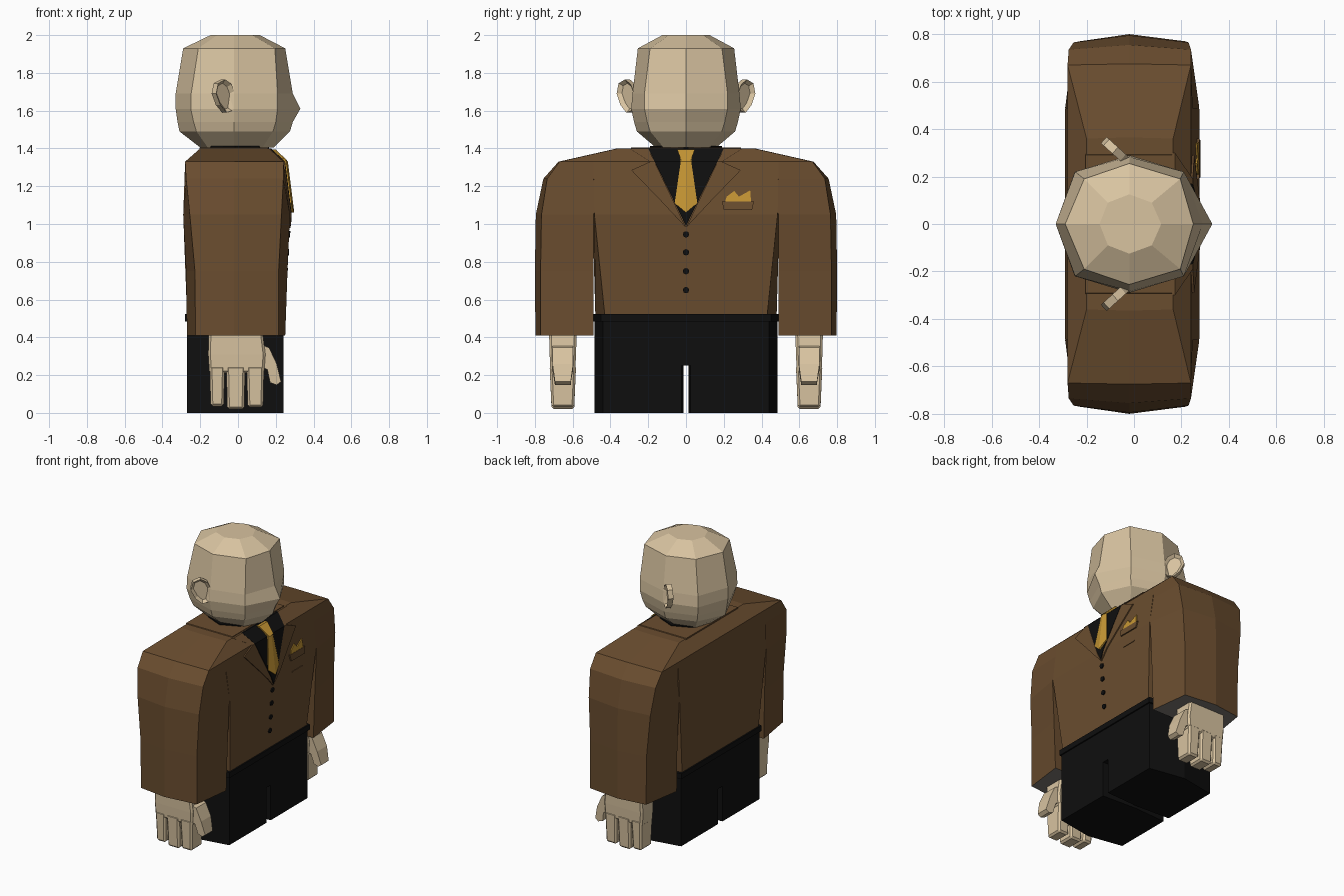
import bpy, bmesh, math
from mathutils import Vector

if "Cube" in bpy.data.objects:
    bpy.data.objects.remove(bpy.data.objects["Cube"])


def material(name, rgb):
    m = bpy.data.materials.new(name)
    lin = [(c / 255 / 12.92) if c < 10 else ((c / 255 + 0.055) / 1.055) ** 2.4 for c in rgb]
    m.diffuse_color = (*lin, 1)
    m.use_nodes = True
    m.node_tree.nodes["Principled BSDF"].inputs["Base Color"].default_value = m.diffuse_color
    return m


SKIN = material("skin", (216, 195, 160))
BROWN = material("brown cloth", (106, 77, 47))
BLACK = material("black cloth", (15, 15, 15))
GOLD = material("gold cloth", (198, 150, 52))
GREY = material("grey lining", (125, 120, 115))


def finish(name, bm, *mats):
    bmesh.ops.remove_doubles(bm, verts=bm.verts, dist=1e-5)
    bmesh.ops.recalc_face_normals(bm, faces=bm.faces)
    me = bpy.data.meshes.new(name)
    bm.to_mesh(me)
    bm.free()
    for m in mats:
        me.materials.append(m)
    ob = bpy.data.objects.new(name, me)
    bpy.context.collection.objects.link(ob)
    return ob


def loft(name, rings, *mats, cap_mat=0):
    """Skin a stack of closed rings, with both ends capped."""
    bm = bmesh.new()
    rows = [[bm.verts.new(p) for p in r] for r in rings]
    n = len(rows[0])
    for a, b in zip(rows, rows[1:]):
        for i in range(n):
            bm.faces.new((a[i], a[(i + 1) % n], b[(i + 1) % n], b[i]))
    bm.faces.new(rows[0]).material_index = cap_mat
    bm.faces.new(rows[-1])
    return finish(name, bm, *mats)


def chest_x(z):
    """Front surface of the jacket at a height."""
    pts = [(0.52, 0.24), (1.05, 0.275), (1.33, 0.24), (1.40, 0.165)]
    for (z0, x0), (z1, x1) in zip(pts, pts[1:]):
        if z <= z1 + 1e-6:
            break
    return x0 + (x1 - x0) * (z - z0) / (z1 - z0)


def plate(name, outline, mat, lift, split=False, ridge=0.0):
    """Thin panel that follows the chest; outline is (y, z)."""
    bm = bmesh.new()
    bm.faces.new([bm.verts.new((0, y, z)) for y, z in outline])
    cuts = [((0, 0, 1.05), (0, 0, 1)), ((0, 0, 1.33), (0, 0, 1))]
    if split:
        cuts.append(((0, 0, 0), (0, 1, 0)))
    for co, no in cuts:
        bmesh.ops.bisect_plane(bm, geom=bm.verts[:] + bm.edges[:] + bm.faces[:],
                               plane_co=co, plane_no=no)
    back = bm.verts[:]
    ext = bmesh.ops.extrude_face_region(bm, geom=bm.faces[:], use_keep_orig=True)
    front = [v for v in ext["geom"] if isinstance(v, bmesh.types.BMVert)]
    for v in back:
        v.co.x = chest_x(v.co.z) - 0.004
    for v in front:
        v.co.x = chest_x(v.co.z) + lift + (ridge if abs(v.co.y) < 1e-4 else 0)
    return finish(name, bm, mat)


# Head: eight-sided rings, the nose is a pulled front corner
# z, front x, diagonal front x, diagonal back x, back x, diagonal y, side y
head = [(1.405, 0.19, 0.13, -0.16, -0.20, 0.12, 0.16),
        (1.49, 0.275, 0.185, -0.22, -0.31, 0.19, 0.26),
        (1.54, 0.29, 0.20, -0.235, -0.32, 0.205, 0.275),
        (1.61, 0.33, 0.21, -0.25, -0.33, 0.22, 0.29),
        (1.69, 0.29, 0.21, -0.248, -0.33, 0.22, 0.283),
        (1.93, 0.25, 0.195, -0.21, -0.29, 0.19, 0.255),
        (2.00, 0.115, 0.075, -0.11, -0.145, 0.09, 0.125)]
loft("head", [[(f, 0, z), (df, d, z), (-0.02, s, z), (db, d, z), (b, 0, z),
               (db, -d, z), (-0.02, -s, z), (df, -d, z)]
              for z, f, df, db, b, d, s in head], SKIN)

# Shirt collar ring and jacket collar
loft("shirt_collar", [[(-0.015 + 0.18 * math.cos(a * math.pi / 4),
                        0.19 * math.sin(a * math.pi / 4), z) for a in range(8)]
                      for z in (1.38, 1.412)], BLACK)
loft("jacket_collar", [[(-0.205, -y, z), (0.16, -y, z), (0.16, y, z), (-0.205, y, z)]
                       for z, y in ((1.385, 0.30), (1.405, 0.29))], BROWN)

# Jacket body: z, front x, back x, corner y, side y
body = [(0.52, 0.24, -0.27, 0.43, 0.48), (1.05, 0.275, -0.29, 0.485, 0.495),
        (1.33, 0.24, -0.28, 0.49, 0.495), (1.40, 0.165, -0.20, 0.34, 0.345)]
loft("jacket_body", [[(f, -c, z), (f, c, z), (-0.02, s, z), (b, c, z),
                      (b, -c, z), (-0.02, -s, z)] for z, f, b, c, s in body], BROWN)

# Trousers: hips, waistband and legs
loft("hips", [[(0.24, -0.44, z), (0.24, 0.44, z), (-0.02, 0.485, z), (-0.27, 0.44, z),
               (-0.27, -0.44, z), (-0.02, -0.485, z)] for z in (0.25, 0.51)], BLACK)
loft("waistband", [[(0.25, -0.45, z), (0.25, 0.45, z), (-0.02, 0.495, z), (-0.28, 0.45, z),
                    (-0.28, -0.45, z), (-0.02, -0.495, z)] for z in (0.485, 0.523)], BLACK)

# Sleeve: z, front x, back x, outer corner front, back, inner y, corner y, outer y
sleeve = [(0.41, 0.25, -0.27, 0.215, -0.225, 0.49, 0.77, 0.797),
          (0.75, 0.262, -0.275, 0.215, -0.228, 0.49, 0.77, 0.80),
          (1.05, 0.275, -0.29, 0.23, -0.255, 0.49, 0.765, 0.795),
          (1.24, 0.251, -0.283, 0.24, -0.275, 0.40, 0.735, 0.755),
          (1.33, 0.24, -0.28, 0.24, -0.28, 0.36, 0.67, 0.675),
          (1.40, 0.165, -0.20, 0.165, -0.20, 0.25, 0.36, 0.365)]

for side, s in (("left", 1), ("right", -1)):
    loft(side + "_leg", [[(0.24, s * 0.025, z), (0.24, s * 0.44, z), (-0.02, s * 0.485, z),
                          (-0.27, s * 0.44, z), (-0.27, s * 0.025, z), (-0.02, s * 0.012, z)]
                         for z in (0, 0.26)], BLACK)
    loft(side + "_sleeve", [[(f, s * yi, z), (cf, s * yc, z), (-0.02, s * yo, z),
                             (cb, s * yc, z), (b, s * yi, z)]
                            for z, f, b, cf, cb, yi, yc, yo in sleeve],
         BROWN, GREY, cap_mat=1)

    # Hand: palm, three fingers and thumb
    def block(name, rows):
        ob = loft(name, [[(x0, s * (0.652 - h), z), (x1, s * (0.652 - h), z),
                          (x1, s * (0.652 + h), z), (x0, s * (0.652 + h), z)]
                         for z, x0, x1, h in rows], SKIN)
        bev = ob.modifiers.new("bevel", "BEVEL")
        bev.width = 0.012
        bev.segments = 1
    block(side + "_palm", [(0.21, -0.152, 0.138, 0.065), (0.31, -0.158, 0.145, 0.07),
                           (0.43, -0.155, 0.13, 0.073)])
    for i, (x0, x1, z) in enumerate([(-0.15, -0.07, 0.035), (-0.062, 0.038, 0.02),
                                     (0.046, 0.138, 0.03)]):
        block(f"{side}_finger_{i + 1}", [(z, x0 + 0.005, x1 - 0.005, 0.06), (0.25, x0, x1, 0.07)])
    thumb = [(0.10, 0.37), (0.165, 0.345), (0.205, 0.26), (0.228, 0.165), (0.205, 0.148),
             (0.17, 0.16), (0.155, 0.23), (0.10, 0.25)]
    loft(side + "_thumb", [[(x, s * (0.652 + k * (0.055 if z > 0.2 else 0.042)), z)
                            for x, z in thumb] for k in (-1, 1)], SKIN)

    # Ear: flared slab with a hollow
    ear = [(-0.01, 1.69), (0.015, 1.74), (0.06, 1.765), (0.11, 1.745), (0.125, 1.69),
           (0.095, 1.63), (0.05, 1.59), (0.01, 1.60)]
    bm = bmesh.new()
    u, n = Vector((-0.74, 0.67 * s, 0)), Vector((0.67, 0.74 * s, 0))
    base = Vector((-0.035, 0.27 * s, 0))
    rows = [[bm.verts.new(base + u * a + n * t + Vector((0, 0, z))) for a, z in ear]
            for t in (-0.018, 0.018)]
    for i in range(8):
        j = (i + 1) % 8
        bm.faces.new((rows[0][i], rows[0][j], rows[1][j], rows[1][i]))
    bm.faces.new(rows[0])
    face = bm.faces.new(rows[1])
    bmesh.ops.recalc_face_normals(bm, faces=bm.faces)
    bmesh.ops.inset_region(bm, faces=[face], thickness=0.02)
    for v in face.verts:
        v.co -= n * 0.02
    finish(side + "_ear", bm, SKIN)

    # Notched lapel
    plate(side + "_lapel", [(s * y, z) for y, z in
          [(0.20, 1.40), (0.30, 1.40), (0.19, 1.33), (0.29, 1.285), (0.14, 1.13), (0, 0.98)]],
          BROWN, 0.008)

# Shirt front, tie, pocket, handkerchief
plate("shirt_front", [(-0.20, 1.40), (0, 0.99), (0.20, 1.40)], BLACK, 0.0095)
plate("tie", [(-0.04, 1.395), (-0.028, 1.33), (-0.06, 1.11), (0, 1.06), (0.06, 1.11),
              (0.028, 1.33), (0.04, 1.395)], GOLD, 0.016, split=True, ridge=0.008)
plate("tie_knot", [(-0.047, 1.395), (-0.025, 1.335), (0.025, 1.335), (0.047, 1.395)],
      GOLD, 0.028)
plate("pocket", [(0.19, 1.12), (0.20, 1.075), (0.35, 1.075), (0.36, 1.12)], BROWN, 0.009)
plate("pocket_base", [(0.22, 0.992), (0.33, 0.992), (0.33, 0.985), (0.22, 0.985)], BROWN, 0.004)
plate("handkerchief", [(0.205, 1.11), (0.215, 1.145), (0.255, 1.175), (0.28, 1.145),
                       (0.34, 1.178), (0.345, 1.11)], GOLD, 0.007)

# Buttons
for i, z in enumerate((0.945, 0.85, 0.75, 0.65)):
    plate(f"button_{i + 1}", [(0.017 * math.cos(a * math.pi / 4), z + 0.017 * math.sin(a * math.pi / 4))
                              for a in range(8)], BLACK, 0.008)
